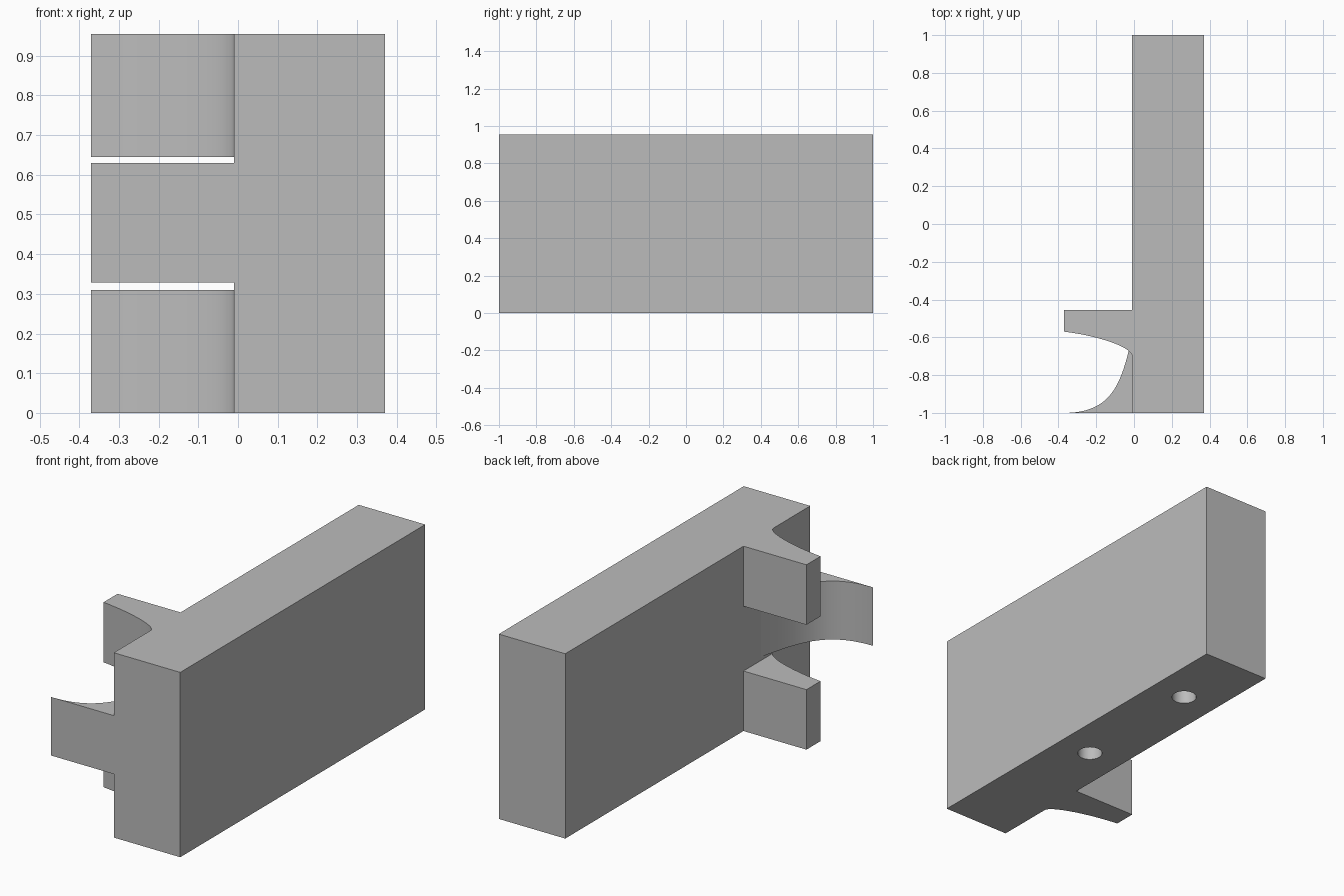
import bpy, bmesh, math
from mathutils import Vector
from mathutils.geometry import interpolate_bezier

cube = bpy.data.objects.get("Cube")
if cube:
    bpy.data.objects.remove(cube, do_unlink=True)

HEIGHT = 0.955
FACE = -0.01      # side of the block that carries the hooks
TIP = -0.37       # outer end of the hooks
INSIDE = 0.05     # how deep the hooks run into the block before joining

grey = bpy.data.materials.new("plain grey")
grey.use_nodes = True
colour = (0.5, 0.5, 0.5, 1)
grey.diffuse_color = colour
grey.node_tree.nodes["Principled BSDF"].inputs["Base Color"].default_value = colour


def prism(name, outline, bottom, top):
    """Extrude a plan outline between two heights."""
    bm = bmesh.new()
    face = bm.faces.new([bm.verts.new((p[0], p[1], bottom)) for p in outline])
    grown = bmesh.ops.extrude_face_region(bm, geom=[face])["geom"]
    verts = [v for v in grown if isinstance(v, bmesh.types.BMVert)]
    bmesh.ops.translate(bm, verts=verts, vec=(0, 0, top - bottom))
    bmesh.ops.recalc_face_normals(bm, faces=bm.faces)
    mesh = bpy.data.meshes.new(name)
    bm.to_mesh(mesh)
    bm.free()
    mesh.materials.append(grey)
    obj = bpy.data.objects.new(name, mesh)
    bpy.context.collection.objects.link(obj)
    return obj


def curve(start, handle_a, handle_b, end, count=24):
    pts = [Vector((*p, 0)) for p in (start, handle_a, handle_b, end)]
    return [(p.x, p.y) for p in interpolate_bezier(*pts, count)]


def combine(target, tool, operation):
    mod = target.modifiers.new(operation.lower(), 'BOOLEAN')
    mod.object, mod.operation, mod.solver = tool, operation, 'EXACT'
    bpy.context.view_layer.objects.active = target
    bpy.ops.object.modifier_apply(modifier=mod.name)
    bpy.data.objects.remove(tool, do_unlink=True)


# Main block
block = prism("hooked_block", [(FACE, -1), (0.37, -1), (0.37, 1), (FACE, 1)], 0, HEIGHT)

# Outer hooks, top and bottom: straight back, hollow front
outer = curve((TIP, -0.57), (-0.2, -0.59), (FACE, -0.65), (FACE, -0.7))
outer += [(INSIDE, -0.7), (INSIDE, -0.455), (TIP, -0.455)]
for bottom, top in ((0, 0.31), (0.645, HEIGHT)):
    combine(block, prism("outer_hook", outer, bottom, top), 'UNION')

# Middle hook: flat front, hollow back tapering to a sharp tip
middle = curve((TIP, -1), (-0.1, -1), (-0.065, -0.82), (FACE, -0.6), 32)
middle += [(INSIDE, -0.6), (INSIDE, -1)]
combine(block, prism("middle_hook", middle, 0.328, 0.63), 'UNION')

# Two blind peg holes in the underside
for y in (-0.125, 0.6):
    ring = [(0.18 + 0.06 * math.cos(a), y + 0.06 * math.sin(a))
            for a in (math.tau * i / 48 for i in range(48))]
    combine(block, prism("peg_hole", ring, -0.05, 0.3), 'DIFFERENCE')

# Smooth curves, crisp edges
bpy.ops.object.select_all(action='DESELECT')
block.select_set(True)
bpy.context.view_layer.objects.active = block
bpy.ops.object.shade_smooth_by_angle(angle=math.radians(30))
